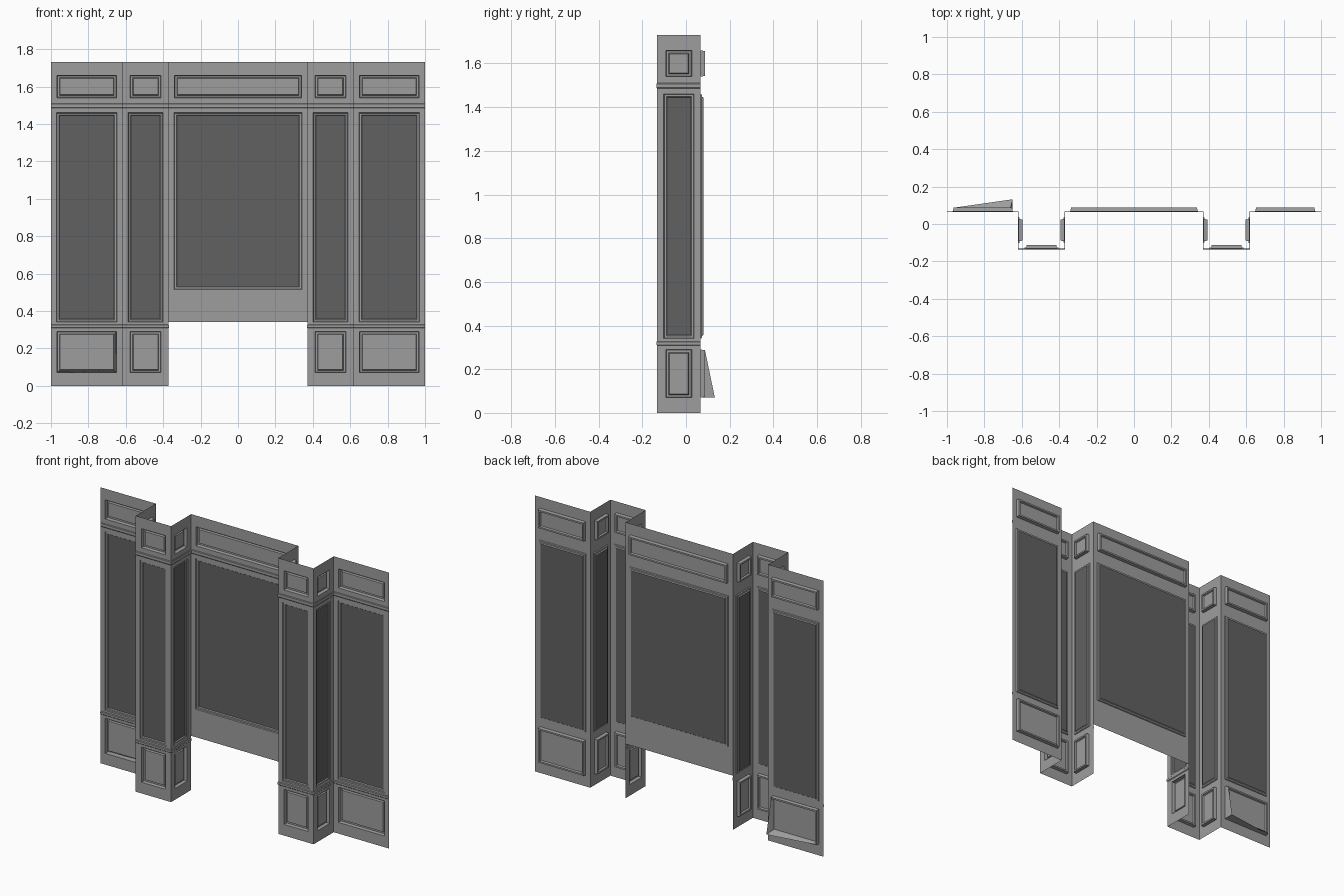
import bpy, bmesh
from mathutils import Vector

if "Cube" in bpy.data.objects:
    bpy.data.objects.remove(bpy.data.objects["Cube"])

FRONT, BACK, TOP = -0.132, 0.067, 1.73
PATH = [(-1, BACK), (-0.617, BACK), (-0.617, FRONT), (-0.372, FRONT), (-0.372, BACK),
        (0.372, BACK), (0.372, FRONT), (0.617, FRONT), (0.617, BACK), (1, BACK)]
NAMES = ["left_wing", "left_pier_outer_side", "left_pier_front", "left_pier_inner_side", "centre_wall",
         "right_pier_inner_side", "right_pier_front", "right_pier_outer_side", "right_wing"]

# (inset, depth) moulding profiles
DEEP = [(0, 0), (0.003, 0.020), (0.013, 0.020), (0.017, 0.010)]
SHALLOW = [(0, 0), (0.003, 0.006), (0.012, 0.006), (0.016, 0.012)]

dark = bpy.data.materials.new("dark_panel")
dark.diffuse_color = (0.12, 0.12, 0.12, 1)
dark.use_nodes = True
dark.node_tree.nodes["Principled BSDF"].inputs["Base Color"].default_value = dark.diffuse_color
plain = bpy.data.materials.new("frame_grey")
plain.diffuse_color = (0.34, 0.34, 0.34, 1)
plain.use_nodes = True
plain.node_tree.nodes["Principled BSDF"].inputs["Base Color"].default_value = plain.diffuse_color


def finish(name, bm):
    me = bpy.data.meshes.new(name)
    bm.to_mesh(me)
    bm.free()
    me.materials.append(plain)
    me.materials.append(dark)
    ob = bpy.data.objects.new(name, me)
    bpy.context.collection.objects.link(ob)


def zone(bm, to_world, outer, panel, profile, dark_field, skew=None):
    """Flat wall rectangle with one moulded, recessed panel."""
    def ring(u0, u1, z0, z1, d):
        return [bm.verts.new(to_world(u, z, d)) for u, z in ((u0, z0), (u1, z0), (u1, z1), (u0, z1))]
    u0, u1, z0, z1 = panel
    rings = [ring(*outer, 0)]
    rings += [ring(u0 + i, u1 - i, z0 + i, z1 - i, d) for i, d in profile]
    if skew:
        rings[2][1].co = skew
    for a, b in zip(rings, rings[1:]):
        for i in range(4):
            j = (i + 1) % 4
            bm.faces.new((a[i], a[j], b[j], b[i]))
    bm.faces.new(rings[-1]).material_index = int(dark_field)


def trim(name, pts, z0, z1, out):
    """Slim moulding following the wall line with mitred corners."""
    bm = bmesh.new()
    P = [Vector(p) for p in pts]
    norms = [Vector((d.y, -d.x)) for d in ((b - a).normalized() for a, b in zip(P, P[1:]))]
    prev = None
    for i, p in enumerate(P):
        n = norms[max(i - 1, 0)]
        m = norms[min(i, len(norms) - 1)]
        off = n if n == m else n + m
        col = [bm.verts.new((p.x + off.x * o, p.y + off.y * o, z))
               for o, z in ((0, z0), (out, z0 + 0.004), (out, z1 - 0.004), (0, z1))]
        if prev:
            for k in range(3):
                bm.faces.new((prev[k], col[k], col[k + 1], prev[k + 1]))
        prev = col
    finish(name, bm)


# panelled walls
for idx, name in enumerate(NAMES):
    a, b = Vector(PATH[idx]), Vector(PATH[idx + 1])
    w = (b - a).length
    d = (b - a) / w
    n = Vector((d.y, -d.x))

    def to_world(u, z, depth, a=a, d=d, n=n):
        p = a + d * u - n * depth
        return (p.x, p.y, z)

    bm = bmesh.new()
    centre = name == "centre_wall"
    m = 0.04 if w < 0.3 else 0.032
    mid = 0.03
    low = 0.34 if centre else 0.32
    # upper frieze panel and tall main panel
    zone(bm, to_world, (0, w, 1.495, TOP), (m, w - m, 1.54, 1.66), DEEP, False)
    zone(bm, to_world, (0, w, low, 1.495), (mid, w - mid, 0.515 if centre else 0.34, 1.46), SHALLOW, True)
    # lower dado panel; the left wing one has its back corner kicked outward
    if not centre:
        skew = (-0.65, 0.132, 0.07) if name == "left_wing" else None
        zone(bm, to_world, (0, w, 0, 0.32), (m, w - m, 0.07, 0.29), DEEP, False, skew)
    finish(name, bm)

# horizontal mouldings
trim("frieze_trim", PATH, 1.485, 1.51, 0.003)
trim("left_dado_trim", PATH[:5], 0.308, 0.328, 0.004)
trim("right_dado_trim", PATH[5:], 0.308, 0.328, 0.004)
